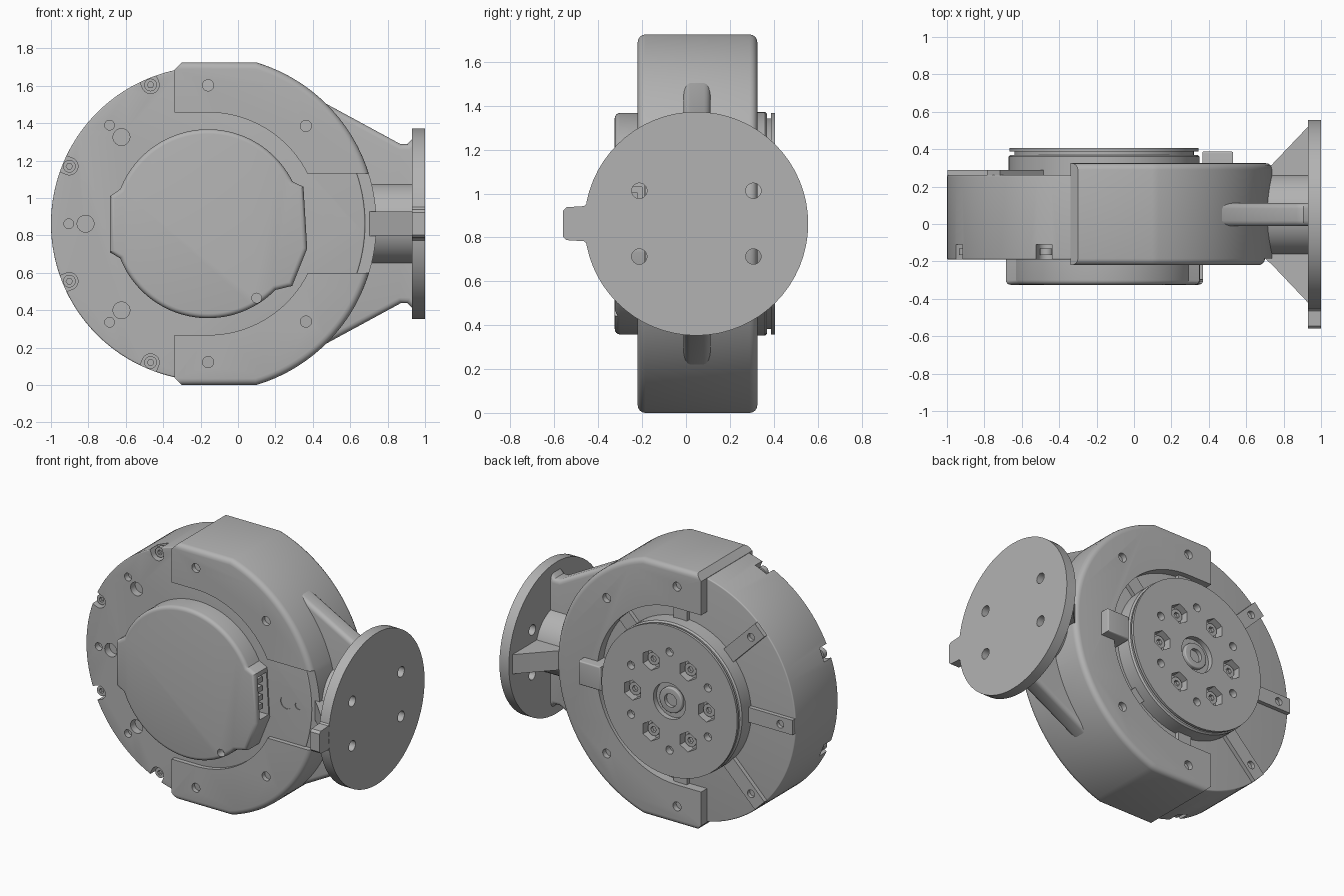
import bpy, bmesh
from math import sin, cos, radians, asin, degrees

cube = bpy.data.objects.get("Cube")
if cube:
    bpy.data.objects.remove(cube)

CX, CZ = -0.16, 0.8625          # motor axis (runs along y)
FY = 0.05                       # mounting flange centre in y

grey = bpy.data.materials.new("satin grey")
grey.use_nodes = True
grey.diffuse_color = (0.45, 0.45, 0.45, 1)
grey.node_tree.nodes["Principled BSDF"].inputs["Base Color"].default_value = (0.45, 0.45, 0.45, 1)


def arc(cx, cy, r, a0=0, a1=360, n=48):
    steps = n if a1 - a0 >= 360 else n + 1
    return [(cx + r * cos(radians(a0 + (a1 - a0) * i / n)),
             cy + r * sin(radians(a0 + (a1 - a0) * i / n))) for i in range(steps)]


def polar(r, a):
    return CX + r * cos(radians(a)), CZ + r * sin(radians(a))


def add_mesh(name, bm):
    bmesh.ops.recalc_face_normals(bm, faces=bm.faces[:])
    me = bpy.data.meshes.new(name)
    bm.to_mesh(me)
    bm.free()
    me.materials.append(grey)
    ob = bpy.data.objects.new(name, me)
    bpy.context.collection.objects.link(ob)
    return ob


def prism(name, pts, lo, hi, axis="y", bevel=0, rule=lambda c: True):
    """Extrude a closed outline along an axis; bevel the cap edges picked by rule."""
    place = {"x": lambda p, d: (d, p[0], p[1]),
             "y": lambda p, d: (p[0], d, p[1]),
             "z": lambda p, d: (p[0], p[1], d)}[axis]
    k = "xyz".index(axis)
    bm = bmesh.new()
    rows = [[bm.verts.new(place(p, d)) for p in pts] for d in (lo, hi)]
    for row in rows:
        bm.faces.new(row)
    n = len(pts)
    for i in range(n):
        j = (i + 1) % n
        bm.faces.new((rows[0][i], rows[0][j], rows[1][j], rows[1][i]))
    bmesh.ops.recalc_face_normals(bm, faces=bm.faces[:])
    if bevel:
        edges = [e for e in bm.edges
                 if abs(e.verts[0].co[k] - e.verts[1].co[k]) < 1e-5
                 and rule((e.verts[0].co + e.verts[1].co) / 2)]
        bmesh.ops.bevel(bm, geom=edges, offset=bevel, segments=4, profile=0.5,
                        affect="EDGES", clamp_overlap=True)
    return add_mesh(name, bm)


def cyl(name, c, r, lo, hi, axis="y", n=32, bevel=0, rule=lambda c: True):
    return prism(name, arc(c[0], c[1], r, n=n), lo, hi, axis, bevel, rule)


def box(name, x0, x1, y0, y1, z0, z1):
    return prism(name, [(x0, z0), (x1, z0), (x1, z1), (x0, z1)], y0, y1)


def slot(c, r, length, a, n=24):
    """Half-round outline that runs out straight in direction a."""
    d = (length * cos(radians(a)), length * sin(radians(a)))
    pts = arc(c[0], c[1], r, a + 90, a + 270, n)
    return pts + [(pts[-1][0] + d[0], pts[-1][1] + d[1]), (pts[0][0] + d[0], pts[0][1] + d[1])]


def bar(a, r0, r1, hw):
    """Radial rectangle around the motor axis."""
    s, c = sin(radians(a)), cos(radians(a))
    return [(CX + r * c - w * s, CZ + r * s + w * c)
            for r, w in ((r0, -hw), (r1, -hw), (r1, hw), (r0, hw))]


def cut(target, *cutters):
    bpy.context.view_layer.objects.active = target
    for c in cutters:
        m = target.modifiers.new("cut", "BOOLEAN")
        m.operation, m.solver, m.object = "DIFFERENCE", "EXACT", c
        bpy.ops.object.modifier_apply(modifier=m.name)
        bpy.data.objects.remove(c)


def lathe(name, profile, n=96):
    """Solid turned around the motor axis from (radius, y) pairs."""
    bm = bmesh.new()
    rings = [[bm.verts.new((x, y, z)) for x, z in arc(CX, CZ, r, n=n)] for r, y in profile]
    for a, b in zip(rings, rings[1:]):
        for i in range(n):
            j = (i + 1) % n
            bm.faces.new((a[i], a[j], b[j], b[i]))
    bm.faces.new(rings[0])
    bm.faces.new(rings[-1])
    return add_mesh(name, bm)


def screw(name, c, r, lo, hi, face):
    s = cyl(name, c, r, lo, hi, n=20)
    cut(s, cyl("hex", c, r * 0.5, face - 0.02, face + 0.02, n=6))


# Motor housing with dowel holes and rim screw pockets
housing = cyl("motor_housing", (CX, CZ), 0.84, -0.19, 0.262, n=128, bevel=0.008)
for a in (0, 135, 180, 225):
    cut(housing, cyl("hole", polar(0.655, a), 0.045, -0.3, -0.14),
        cyl("hole", polar(0.745, a), 0.026, -0.3, -0.15, n=20))
for a in (112.5, 157.5, 202.5, 247.5):
    p = polar(0.803, a)
    cut(housing, prism("pocket", slot(p, 0.046, 0.15, a), -0.3, -0.11))
    screw("rim_screw", p, 0.034, -0.13, -0.165, -0.165)

# Raised spokes on the back of the housing
for a in range(0, 360, 45):
    spoke = prism("back_spoke", bar(a, 0.45, 0.836, 0.05), 0.24, 0.29)
    if a in (135, 180, 225):
        cut(spoke, cyl("hole", polar(0.745, a), 0.026, 0.265, 0.4, n=20))

# Front cover with shoulders and a side connector bay
outline = (arc(CX, CZ, 0.505, 26.5, 158.5, 44)
           + [(-0.685, 1.01), (-0.685, 0.71)]
           + arc(CX, CZ, 0.505, 201.5, 315.5, 38)
           + [(0.29, 0.53), (0.37, 0.73), (0.35, 1.06)])
cover = prism("front_cover", outline, -0.325, -0.17, bevel=0.025, rule=lambda c: c.y < -0.3)
cut(cover, box("bay", 0.29, 0.5, -0.295, -0.2, 0.75, 1.03),
    cyl("hole", (0.1, 0.465), 0.026, -0.4, -0.27, n=20))
for i in range(4):
    z = 0.79 + i * 0.06
    box("connector_pin", 0.28, 0.335, -0.275, -0.22, z, z + 0.035)

# Output hub with rim groove, screw pockets and centre boss
hub = lathe("output_hub", [(0.51, 0.2), (0.51, 0.36), (0.5, 0.37), (0.48, 0.37),
                           (0.48, 0.388), (0.505, 0.388), (0.505, 0.405)])
cut(hub, cyl("ring", (CX, CZ), 0.12, 0.37, 0.5, n=48))
for a in range(0, 360, 60):
    p = polar(0.275, a)
    cut(hub, prism("pocket", arc(*p, 0.068, a + 30, a + 390, 6), 0.345, 0.5),
        cyl("hole", polar(0.33, a + 30), 0.027, 0.36, 0.5, n=20))
    screw("hub_screw", p, 0.042, 0.33, 0.378, 0.378)
boss = cyl("hub_boss", (CX, CZ), 0.085, 0.35, 0.395, n=40, bevel=0.008)
cut(boss, cyl("hole", (CX, CZ), 0.045, 0.36, 0.5, n=24))
prism("hub_stop_block", bar(0, 0.525, 0.69, 0.08), 0.2, 0.388, bevel=0.01, rule=lambda c: c.y > 0.3)

# Bracket wrapped around the motor, opened at both faces
half = degrees(asin(CZ / 0.9))
outline = (arc(CX, CZ, 0.9, -half, half, 64)
           + [(-0.30, 2 * CZ), (-0.34, 2 * CZ - 0.04), (-0.34, 0.04), (-0.30, 0)])
bracket = prism("bracket", outline, -0.22, 0.325, bevel=0.035, rule=lambda c: c.x > -0.29)
cut(bracket,
    prism("front_slot", slot((CX, CZ), 0.595, 1, 180, 64), -0.5, -0.17),
    prism("back_slot", slot((CX, CZ), 0.595, 1, 180, 64), 0.24, 0.6),
    box("window", 0.2, 1.2, -0.5, -0.185, 0.6, 1.13))
for a in (-90, -45, 45, 90):
    p = polar(0.74, a)
    cut(bracket, cyl("hole", p, 0.03, -0.4, -0.18, n=24), cyl("hole", p, 0.03, 0.27, 0.5, n=24))

# Arm: core tube, upright web and level web
cyl("arm_tube", (FY, CZ), 0.22, 0.6, 0.95, "x", n=48)
upper = [(0.4, 0.68), (0.87, 0.425), (0.905, 0.425), (0.94, 0.46)]
web = [(x, CZ + h) for x, h in upper] + [(x, CZ - h) for x, h in reversed(upper)]
prism("upright_web", web, FY - 0.062, FY + 0.062, bevel=0.03, rule=lambda c: 0.39 < c.x < 0.93 and abs(c.z - CZ) > 0.3)
side = [(0.68, 0.215), (0.74, 0.27), (0.93, 0.47), (0.94, 0.47)]
web = [(x, FY + h) for x, h in side] + [(x, FY - h) for x, h in reversed(side)]
prism("level_web", web, CZ - 0.065, CZ + 0.065, "z")

# Mounting flange with four through holes and an index tab
flange = cyl("mounting_flange", (FY - 0.003, CZ), 0.51, 0.93, 1.0, "x", n=64)
for dy in (-0.26, 0.26):
    for dz in (-0.15, 0.15):
        cut(flange, cyl("hole", (FY - 0.003 + dy, CZ + dz), 0.035, 0.8, 1.2, "x", n=24))
tab = [(-0.43, 0.11), (-0.465, 0.08), (-0.545, 0.075), (-0.56, 0.06)]
tab = [(y, CZ + h) for y, h in tab] + [(y, CZ - h) for y, h in reversed(tab)]
prism("index_tab", tab, 0.931, 0.999, "x")

# Smooth shading with crisp edges
bpy.ops.object.select_all(action="DESELECT")
for ob in bpy.context.scene.objects:
    if ob.type == "MESH":
        ob.select_set(True)
        bpy.context.view_layer.objects.active = ob
bpy.ops.object.shade_smooth_by_angle(angle=radians(30))
